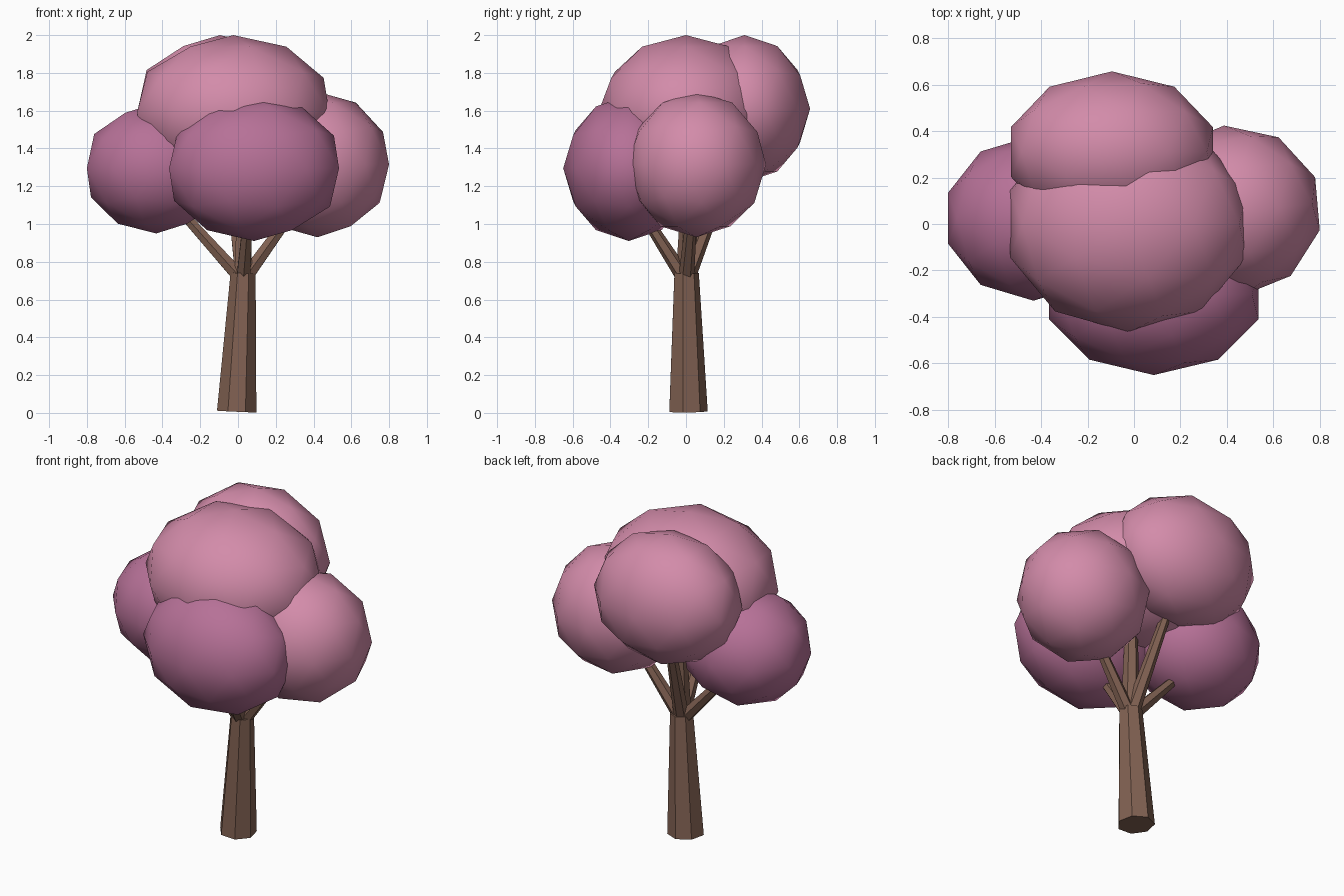
import bpy, math
from mathutils import Vector

if "Cube" in bpy.data.objects:
    bpy.data.objects.remove(bpy.data.objects["Cube"])


def material(name, color):
    m = bpy.data.materials.new(name)
    m.diffuse_color = (*color, 1)
    m.use_nodes = True
    m.node_tree.nodes["Principled BSDF"].inputs["Base Color"].default_value = m.diffuse_color
    return m


bark = material("bark", (0.22, 0.12, 0.085))
pink = material("pink_leaves", (0.65, 0.26, 0.40))
plum = material("plum_leaves", (0.47, 0.165, 0.31))


def limb(name, start, end, r1, r2, sides):
    """Tapered flat-sided limb between two points."""
    a, b = Vector(start), Vector(end)
    bpy.ops.mesh.primitive_cone_add(vertices=sides, radius1=r1, radius2=r2,
                                    depth=(b - a).length, location=(a + b) / 2)
    ob = bpy.context.object
    ob.name = name
    ob.rotation_euler = Vector((0, 0, 1)).rotation_difference(b - a).to_euler()
    ob.data.materials.append(bark)


def clump(name, center, radii, mat, turn=0):
    """Smooth low-poly leaf clump."""
    bpy.ops.mesh.primitive_ico_sphere_add(subdivisions=2, radius=1, location=center)
    ob = bpy.context.object
    ob.name = name
    ob.scale = radii
    ob.rotation_euler.z = math.radians(turn)
    bpy.ops.object.shade_smooth()
    ob.data.materials.append(mat)


# Leaning trunk
limb("trunk", (-0.007, 0.008, 0.007), (0.027, 0, 0.74), 0.107, 0.068, 7)

# Branches fanning out from the top of the trunk
fork = (0.027, 0, 0.70)
for name, tip, r in [("centre_branch", (0.035, 0.02, 1.35), 0.055),
                     ("left_branch", (-0.36, 0.02, 1.13), 0.042),
                     ("right_branch", (0.36, 0.04, 1.16), 0.042),
                     ("front_branch", (0.06, -0.27, 1.12), 0.042),
                     ("back_branch", (-0.05, 0.24, 1.32), 0.045)]:
    limb(name, fork, tip, r, r * 0.6, 6)

# Leaf clumps
clump("main_leaves", (-0.025, 0, 1.59), (0.535, 0.465, 0.41), pink)
clump("back_leaves", (-0.095, 0.31, 1.61), (0.457, 0.347, 0.39), pink)
clump("right_leaves", (0.42, 0.055, 1.315), (0.39, 0.37, 0.385), pink, 5)
clump("left_leaves", (-0.433, 0.025, 1.295), (0.386, 0.355, 0.345), plum)
clump("front_leaves", (0.085, -0.303, 1.295), (0.473, 0.347, 0.385), plum)
